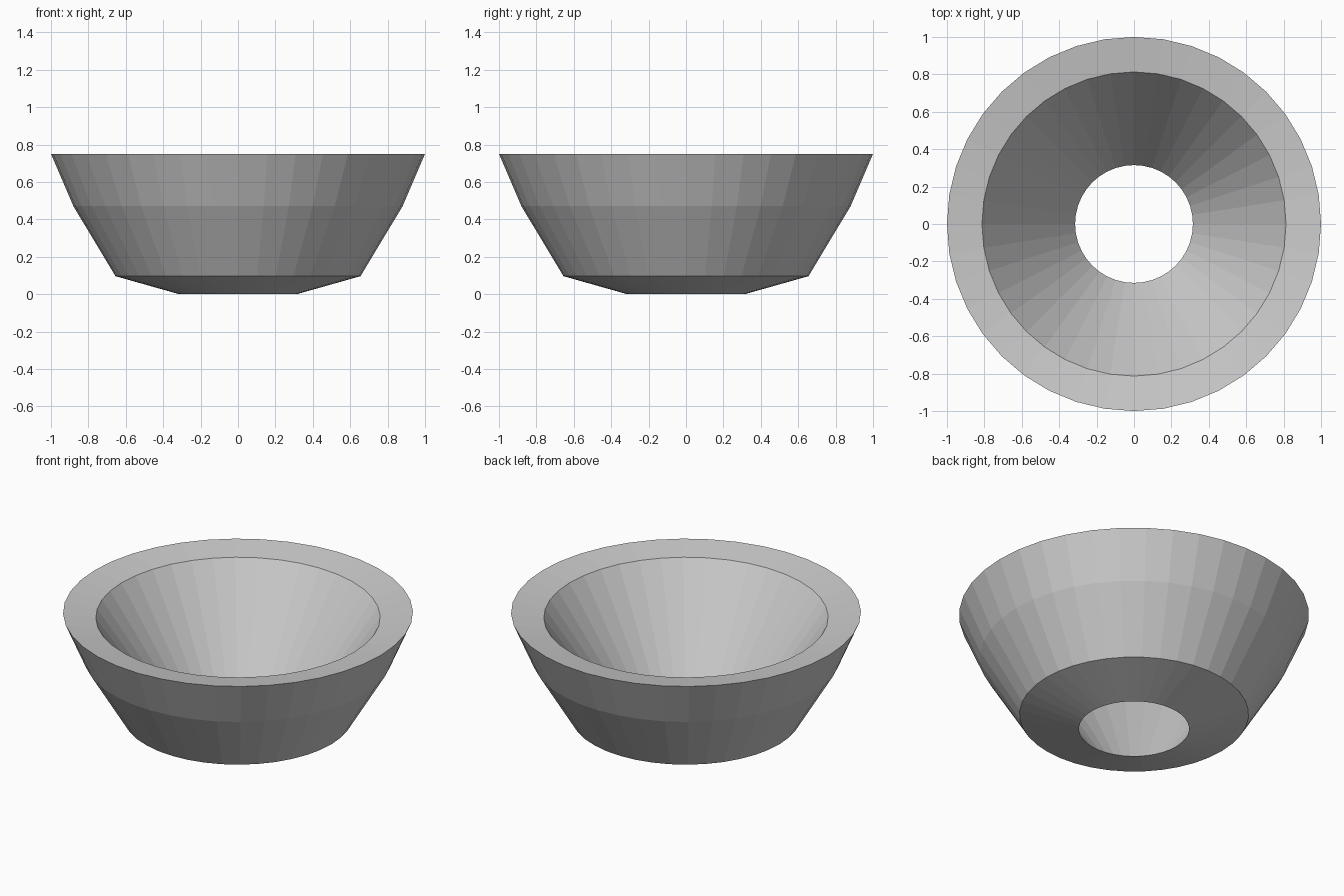
import bpy
import bmesh
from math import cos, sin, tau

if "Cube" in bpy.data.objects:
    bpy.data.objects.remove(bpy.data.objects["Cube"])

SIDES = 40


def lathe(name, profile, sides):
    """Spin a closed (radius, z) profile around the z axis, flat shaded."""
    bm = bmesh.new()
    rings = [[bm.verts.new((r * cos(tau * i / sides), r * sin(tau * i / sides), z))
              for i in range(sides)] for r, z in profile]
    for lower, upper in zip(rings, rings[1:] + rings[:1]):
        for i in range(sides):
            j = (i + 1) % sides
            bm.faces.new((lower[i], lower[j], upper[j], upper[i]))
    bmesh.ops.recalc_face_normals(bm, faces=bm.faces)
    mesh = bpy.data.meshes.new(name)
    bm.to_mesh(mesh)
    bm.free()
    obj = bpy.data.objects.new(name, mesh)
    bpy.context.collection.objects.link(obj)
    return obj


# Open bowl: tapered base, two-step outer wall, inward-sloping rim, conical bore
lathe("bowl_ring", [
    (0.315, 0.0),
    (0.655, 0.096),
    (0.88, 0.47),
    (1.0, 0.75),
    (0.813, 0.72),
], SIDES)
